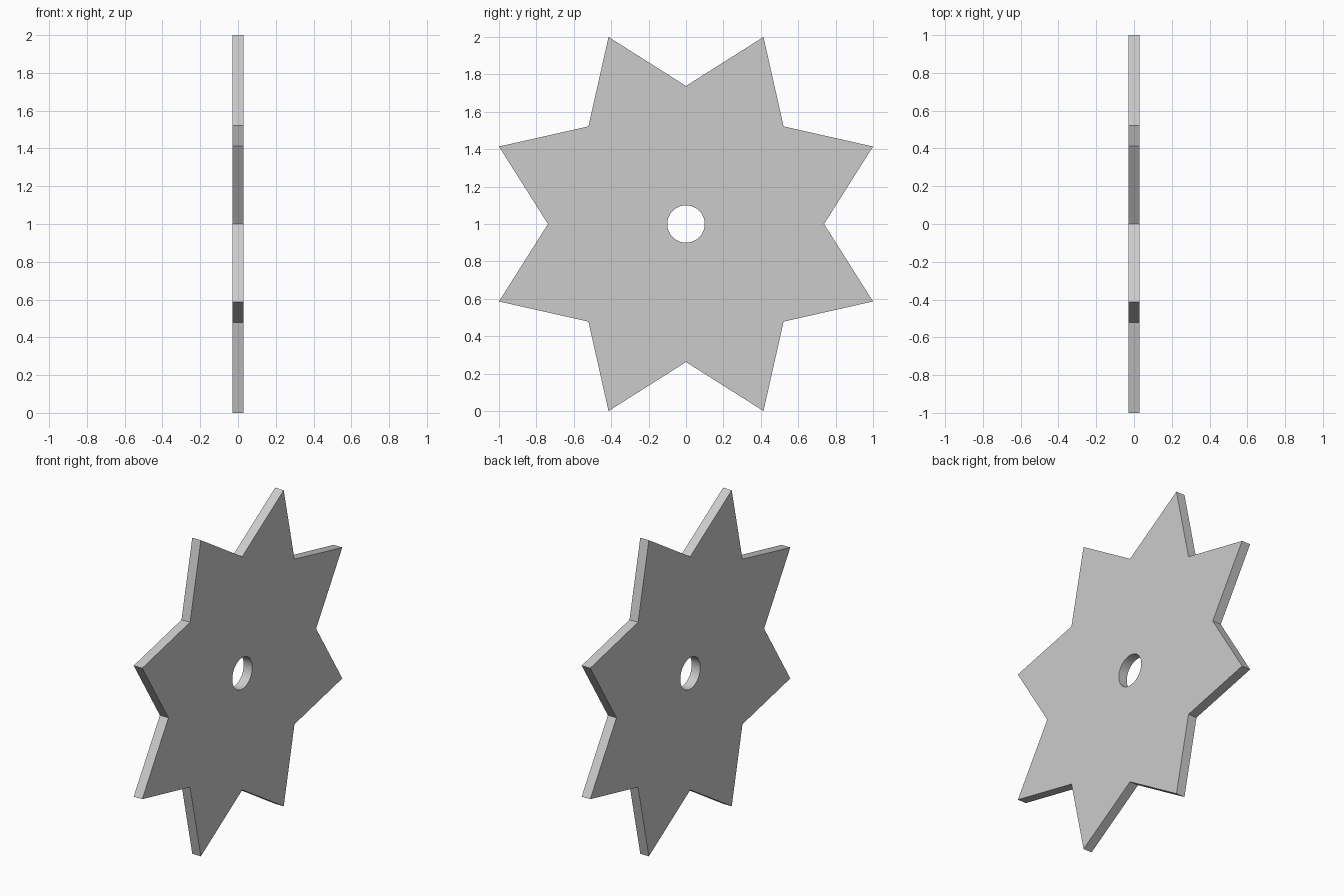
import bpy, bmesh, math
from mathutils import Vector

if "Cube" in bpy.data.objects:
    bpy.data.objects.remove(bpy.data.objects["Cube"])

POINTS = 8
TIP_R = 1 / math.cos(math.pi / POINTS)
VALLEY_R = 0.738
HOLE_R = 0.1
HOLE_SIDES = 48
THICKNESS = 0.06
CENTRE_Z = 1.0


def add_loop(bm, radii):
    """Closed outline in the YZ plane, one vertex per radius."""
    n = len(radii)
    verts = []
    for i, r in enumerate(radii):
        a = 2 * math.pi * i / n
        verts.append(bm.verts.new((-THICKNESS / 2, r * math.cos(a), CENTRE_Z + r * math.sin(a))))
    return [bm.edges.new((verts[i], verts[(i + 1) % n])) for i in range(n)]


bm = bmesh.new()

# Star outline and round centre hole, filled between
edges = add_loop(bm, [VALLEY_R, TIP_R] * POINTS)
edges += add_loop(bm, [HOLE_R] * HOLE_SIDES)
bmesh.ops.triangle_fill(bm, edges=edges, use_beauty=True, normal=Vector((1, 0, 0)))

# Plate thickness
ext = bmesh.ops.extrude_face_region(bm, geom=bm.faces[:], use_keep_orig=True)
moved = [g for g in ext["geom"] if isinstance(g, bmesh.types.BMVert)]
bmesh.ops.translate(bm, verts=moved, vec=(THICKNESS, 0, 0))
bmesh.ops.recalc_face_normals(bm, faces=bm.faces[:])

mesh = bpy.data.meshes.new("star_plate")
bm.to_mesh(mesh)
bm.free()
plate = bpy.data.objects.new("star_plate", mesh)
bpy.context.collection.objects.link(plate)

# Smooth hole wall, sharp star edges
bpy.context.view_layer.objects.active = plate
plate.select_set(True)
bpy.ops.object.shade_smooth_by_angle(angle=math.radians(30))
